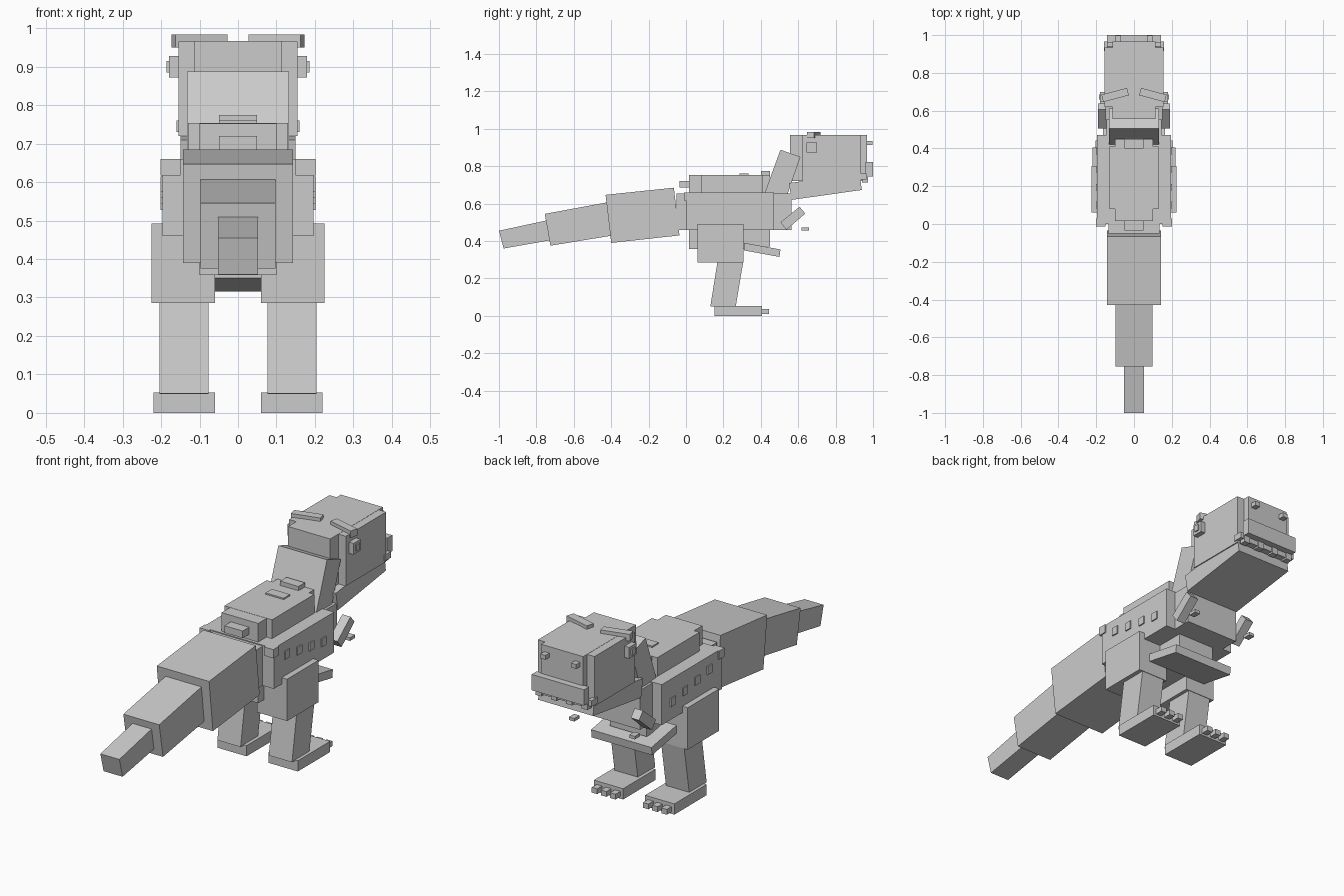
import bpy, bmesh
from mathutils import Vector, Matrix

old = bpy.data.objects.get("Cube")
if old:
    bpy.data.objects.remove(old, do_unlink=True)

GREY = bpy.data.materials.new("plain_grey")
GREY.use_nodes = True
GREY.diffuse_color = (0.6, 0.6, 0.6, 1)
GREY.node_tree.nodes["Principled BSDF"].inputs["Base Color"].default_value = (0.6, 0.6, 0.6, 1)


def finish(name, bm):
    bmesh.ops.recalc_face_normals(bm, faces=bm.faces[:])
    mesh = bpy.data.meshes.new(name)
    bm.to_mesh(mesh)
    bm.free()
    mesh.materials.append(GREY)
    obj = bpy.data.objects.new(name, mesh)
    bpy.context.collection.objects.link(obj)
    return obj


def box(name, xr, yr, zr, turn=0.0):
    """Box from its ranges, optionally turned about its own vertical axis."""
    bm = bmesh.new()
    bmesh.ops.create_cube(bm, size=1)
    size = [r[1] - r[0] for r in (xr, yr, zr)]
    mid = Vector([(r[0] + r[1]) / 2 for r in (xr, yr, zr)])
    bmesh.ops.scale(bm, vec=size, verts=bm.verts)
    bm.transform(Matrix.Translation(mid) @ Matrix.Rotation(turn, 4, "Z"))
    return finish(name, bm)


def slab(name, xr, profile):
    """Side profile of (y, z) points extruded across x."""
    bm = bmesh.new()
    face = bm.faces.new([bm.verts.new((xr[0], y, z)) for y, z in profile])
    ext = bmesh.ops.extrude_face_region(bm, geom=[face])
    verts = [g for g in ext["geom"] if isinstance(g, bmesh.types.BMVert)]
    bmesh.ops.translate(bm, vec=(xr[1] - xr[0], 0, 0), verts=verts)
    return finish(name, bm)


def wide(half):
    return (-half, half)


# Torso
box("body", wide(0.196), (0, 0.47), (0.46, 0.66))
box("chest", wide(0.145), (0.4, 0.565), (0.46, 0.655))
box("tail_joint", wide(0.135), (-0.05, 0.02), (0.46, 0.655))
box("back_hump_long", wide(0.1), (0.015, 0.45), (0.65, 0.752))
box("back_hump_wide", wide(0.13), (0.08, 0.41), (0.65, 0.753))
box("belly", wide(0.1), (0.015, 0.4), (0.358, 0.47))
box("belly_front", wide(0.1), (0.3, 0.45), (0.37, 0.47))
slab("belly_plate", wide(0.165), [(0.31, 0.39), (0.505, 0.355), (0.5, 0.315), (0.31, 0.35)])

# Spine plates
box("spine_rear", wide(0.05), (-0.035, 0.02), (0.685, 0.72))
box("spine_middle", wide(0.05), (0.285, 0.335), (0.74, 0.76))
box("spine_front", wide(0.05), (0.4, 0.45), (0.74, 0.774))

# Tail
slab("tail_base", wide(0.143), [(-0.43, 0.647), (-0.065, 0.685), (-0.035, 0.43), (-0.4, 0.39)])
slab("tail_middle", wide(0.098), [(-0.755, 0.545), (-0.42, 0.607), (-0.39, 0.43), (-0.725, 0.375)])
slab("tail_tip", wide(0.052), [(-1, 0.455), (-0.745, 0.51), (-0.72, 0.405), (-0.975, 0.36)])

# Neck and head
slab("neck", wide(0.133), [(0.505, 0.888), (0.612, 0.85), (0.525, 0.6), (0.4, 0.6)])
box("skull_long", wide(0.115), (0.555, 0.967), (0.72, 0.967))
box("skull_wide", wide(0.155), (0.62, 0.935), (0.72, 0.966))
slab("lower_jaw", wide(0.15), [(0.55, 0.71), (0.565, 0.62), (0.94, 0.673), (0.928, 0.76)])
box("upper_lip", wide(0.143), (0.96, 1), (0.745, 0.823))
for i in range(4):
    x = -0.126 + i * 0.084
    box(f"tooth_{i}", (x - 0.016, x + 0.016), (0.94, 0.972), (0.712, 0.75))

# Paired parts
for side, s in (("left", 1), ("right", -1)):
    def span(a, b):
        return tuple(sorted((s * a, s * b)))

    box(f"{side}_nostril", span(0.07, 0.098), (0.95, 0.997), (0.913, 0.935))
    box(f"{side}_lip_corner", span(0.14, 0.16), (0.917, 0.965), (0.73, 0.76))
    box(f"{side}_eye", span(0.15, 0.18), (0.645, 0.7), (0.872, 0.928))
    box(f"{side}_pupil", span(0.175, 0.186), (0.66, 0.685), (0.885, 0.915))
    box(f"{side}_brow", span(0.03, 0.17), (0.663, 0.703), (0.95, 0.984), -s * 0.26)

    slab(f"{side}_arm", span(0.145, 0.19), [(0.505, 0.5), (0.607, 0.583), (0.638, 0.547), (0.537, 0.46)])
    box(f"{side}_finger", span(0.15, 0.18), (0.617, 0.657), (0.457, 0.472))

    box(f"{side}_hip_stud", span(0.15, 0.202), (-0.012, 0.03), (0.617, 0.66))
    for i in range(4):
        y, z = 0.1 + i * 0.095, 0.595 - i * 0.016
        box(f"{side}_flank_stud_{i}", span(0.19, 0.202), (y - 0.018, y + 0.018), (z - 0.02, z + 0.02))

    box(f"{side}_thigh", span(0.06, 0.225), (0.062, 0.308), (0.285, 0.492))
    slab(f"{side}_shin", span(0.077, 0.204), [(0.17, 0.3), (0.308, 0.3), (0.265, 0.045), (0.13, 0.05)])
    box(f"{side}_foot", span(0.06, 0.22), (0.153, 0.405), (0, 0.053))
    for i in range(3):
        x = 0.09 + i * 0.05
        box(f"{side}_toe_{i}", span(x - 0.015, x + 0.015), (0.39, 0.443), (0.01, 0.036))
